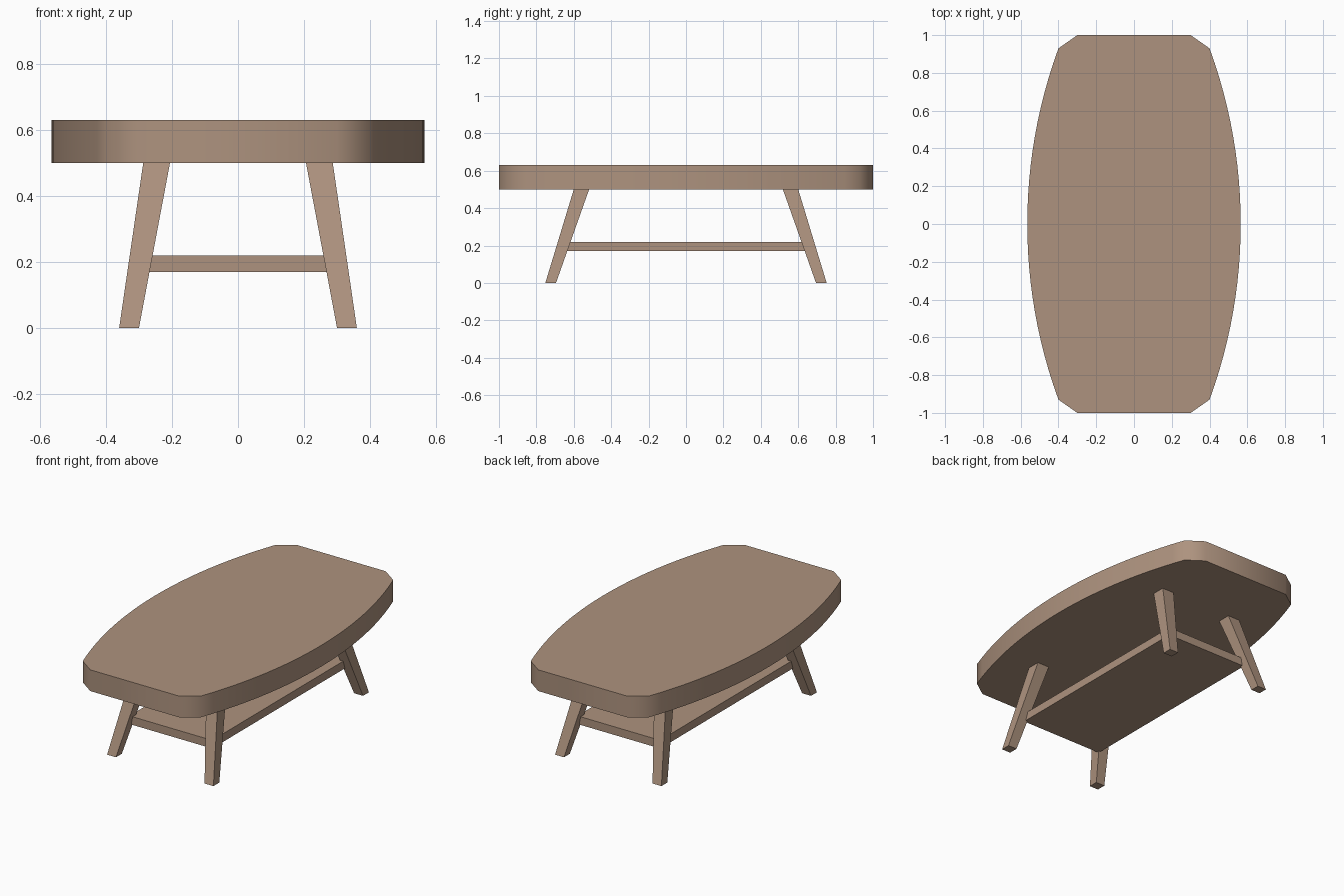
import bpy
import bmesh
from math import radians, sqrt

if "Cube" in bpy.data.objects:
    bpy.data.objects.remove(bpy.data.objects["Cube"], do_unlink=True)

wood = bpy.data.materials.new("warm brown wood")
wood.use_nodes = True
COLOUR = (0.42, 0.29, 0.21, 1)
wood.diffuse_color = COLOUR
wood.node_tree.nodes["Principled BSDF"].inputs["Base Color"].default_value = COLOUR


def loft(name, bottom, top, z0, z1, smooth=False):
    """Solid between two matching outlines at heights z0 and z1."""
    bm = bmesh.new()
    low = [bm.verts.new((x, y, z0)) for x, y in bottom]
    high = [bm.verts.new((x, y, z1)) for x, y in top]
    bm.faces.new(low[::-1])
    bm.faces.new(high)
    for i in range(len(low)):
        j = (i + 1) % len(low)
        bm.faces.new((low[i], low[j], high[j], high[i]))
    bmesh.ops.recalc_face_normals(bm, faces=bm.faces)
    mesh = bpy.data.meshes.new(name)
    bm.to_mesh(mesh)
    bm.free()
    mesh.materials.append(wood)
    obj = bpy.data.objects.new(name, mesh)
    bpy.context.collection.objects.link(obj)
    if smooth:
        bpy.ops.object.select_all(action="DESELECT")
        obj.select_set(True)
        bpy.context.view_layer.objects.active = obj
        bpy.ops.object.shade_smooth_by_angle(angle=radians(40))
    return obj


def rect(x0, x1, y0, y1):
    return [(x0, y0), (x1, y0), (x1, y1), (x0, y1)]


# Tabletop: bowed long sides, clipped corners, straight ends
HALF_W, CORNER_X, CORNER_Y = 0.565, 0.40, 0.93
bow = HALF_W - CORNER_X
radius = (CORNER_Y ** 2 + bow ** 2) / (2 * bow)
STEPS = 24
side = [(0.30, -1.0)]
for i in range(STEPS + 1):
    y = CORNER_Y * (2 * i / STEPS - 1)
    side.append((HALF_W - radius + sqrt(radius ** 2 - y ** 2), y))
side.append((0.30, 1.0))
outline = side + [(-x, -y) for x, y in side]
loft("tabletop", outline, outline, 0.50, 0.63, smooth=True)

# Splayed legs, tapering towards the floor
for sx, x_name in ((1, "left"), (-1, "right")):
    for sy, y_name in ((-1, "front"), (1, "back")):
        foot = [(sx * x, sy * y) for x, y in rect(0.30, 0.36, 0.695, 0.752)]
        head = [(sx * x, sy * y) for x, y in rect(0.206, 0.287, 0.518, 0.60)]
        loft(f"{y_name}_{x_name}_leg", foot, head, 0, 0.50)

# Lower shelf held between the legs
board = rect(-0.28, 0.28, -0.65, 0.65)
loft("lower_shelf", board, board, 0.17, 0.22)
